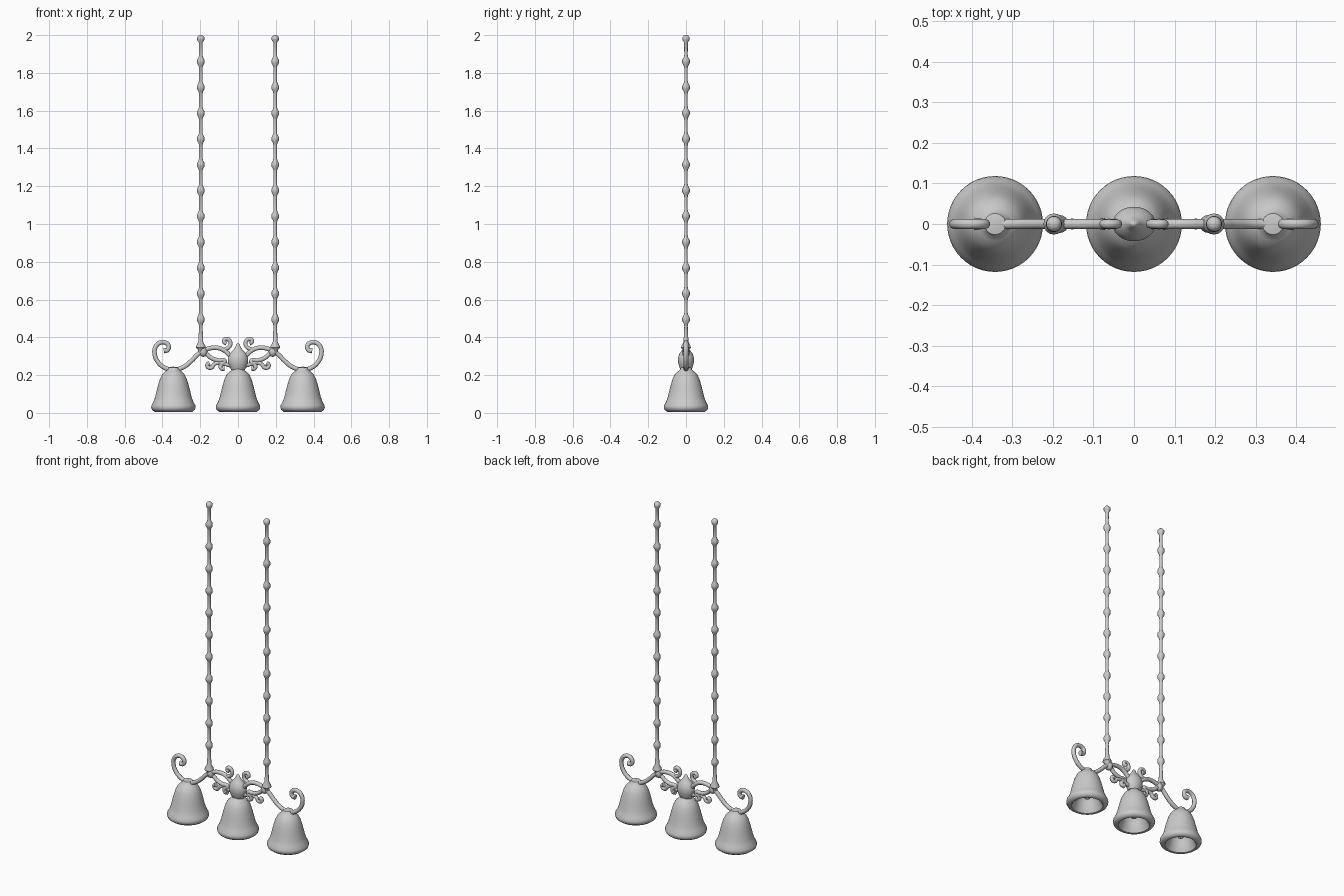
import bpy, bmesh, math

cube = bpy.data.objects.get("Cube")
if cube:
    bpy.data.objects.remove(cube, do_unlink=True)

metal = bpy.data.materials.new("light grey")
metal.use_nodes = True
COLOUR = (0.6, 0.6, 0.6, 1)
metal.diffuse_color = COLOUR
metal.node_tree.nodes["Principled BSDF"].inputs["Base Color"].default_value = COLOUR


def lathe(name, profile, x=0, steps=40, depth=1.0):
    """Spin a (radius, height) profile around a vertical axis at x."""
    bm = bmesh.new()
    verts = [bm.verts.new((r, 0, z)) for r, z in profile]
    edges = [bm.edges.new(pair) for pair in zip(verts, verts[1:])]
    bmesh.ops.spin(bm, geom=verts + edges, cent=(0, 0, 0), axis=(0, 0, 1),
                   angle=math.tau, steps=steps)
    bmesh.ops.remove_doubles(bm, verts=bm.verts, dist=0.0001)
    bmesh.ops.scale(bm, vec=(1, depth, 1), verts=bm.verts)
    bmesh.ops.recalc_face_normals(bm, faces=bm.faces)
    mesh = bpy.data.meshes.new(name)
    bm.to_mesh(mesh)
    bm.free()
    mesh.materials.append(metal)
    obj = bpy.data.objects.new(name, mesh)
    bpy.context.collection.objects.link(obj)
    obj.location.x = x
    bpy.ops.object.select_all(action='DESELECT')
    obj.select_set(True)
    bpy.context.view_layer.objects.active = obj
    bpy.ops.object.shade_smooth_by_angle(angle=math.radians(50))
    return obj


def tube(name, points, radius, side):
    """Round bar through (x, z) points, with ball-like thicker free end."""
    curve = bpy.data.curves.new(name, 'CURVE')
    curve.dimensions = '3D'
    curve.bevel_depth = radius
    curve.bevel_resolution = 3
    curve.resolution_u = 6
    curve.use_fill_caps = True
    spline = curve.splines.new('BEZIER')
    spline.bezier_points.add(len(points) - 1)
    for p, (x, z) in zip(spline.bezier_points, points):
        p.co = (side * x, 0, z)
        p.handle_left_type = p.handle_right_type = 'AUTO'
    spline.bezier_points[0].radius = 1.25
    curve.materials.append(metal)
    obj = bpy.data.objects.new(name, curve)
    bpy.context.collection.objects.link(obj)


# Bell shades: outer wall, rolled rim, hollow inside with a bulb
bell = [(0, 0.245), (0.026, 0.24), (0.032, 0.228), (0.042, 0.22), (0.058, 0.205),
        (0.071, 0.18), (0.08, 0.15), (0.088, 0.12), (0.096, 0.085), (0.106, 0.058),
        (0.116, 0.04), (0.118, 0.028), (0.113, 0.016), (0.1, 0.006), (0.088, 0.008),
        (0.076, 0.03), (0.066, 0.06), (0.055, 0.095), (0.035, 0.115), (0, 0.12)]
bulb = [(0, 0.13), (0.02, 0.12), (0.022, 0.08), (0.015, 0.055), (0, 0.048)]
for label, x in (("left", 0.342), ("centre", 0), ("right", -0.342)):
    lathe(label + "_bell_shade", bell, x, 48)
    lathe(label + "_bulb", bulb, x, 16)

# Central urn with a pointed tip
urn = [(0, 0.225), (0.036, 0.228), (0.043, 0.24), (0.052, 0.265), (0.053, 0.29),
       (0.043, 0.315), (0.028, 0.33), (0.016, 0.345), (0.009, 0.362), (0, 0.37)]
lathe("central_urn", urn, steps=32, depth=0.8)

# Scrolled bars, listed from the curled end inwards
scrolls = {
    "outer_arm": (0.0125, [(0.393, 0.33), (0.373, 0.333), (0.367, 0.352), (0.38, 0.37),
                           (0.41, 0.373), (0.436, 0.35), (0.441, 0.31), (0.424, 0.27),
                           (0.39, 0.24), (0.345, 0.228), (0.29, 0.242), (0.245, 0.277),
                           (0.21, 0.312), (0.17, 0.335), (0.12, 0.345), (0.08, 0.335),
                           (0.03, 0.29)]),
    "lower_brace": (0.012, [(0.072, 0.237), (0.088, 0.236), (0.09, 0.256), (0.07, 0.274),
                            (0.105, 0.278), (0.14, 0.29), (0.165, 0.31), (0.185, 0.328)]),
    "lower_scroll": (0.011, [(0.15, 0.262), (0.163, 0.255), (0.157, 0.24), (0.14, 0.24),
                             (0.125, 0.258), (0.1, 0.265), (0.04, 0.25)]),
    "crown_scroll": (0.011, [(0.06, 0.37), (0.073, 0.375), (0.07, 0.389), (0.053, 0.39),
                             (0.04, 0.372), (0.046, 0.35), (0.07, 0.335)]),
}
for label, side in (("left", 1), ("right", -1)):
    for name, (radius, points) in scrolls.items():
        tube(label + "_" + name, points, radius, side)

    # Hanging rod with evenly spaced beads and a small foot
    x = 0.197 * side
    rod = [(0, 0.31), (0.014, 0.318), (0.016, 0.335), (0.026, 0.345), (0.024, 0.355),
           (0.013, 0.375)]
    for i in range(11):
        z = 0.495 + i * 0.1365
        rod += [(0.009, z - 0.035), (0.012, z - 0.022), (0.02, z - 0.008),
                (0.02, z + 0.008), (0.012, z + 0.022), (0.009, z + 0.035)]
    rod += [(0.01, 1.96), (0.019, 1.975), (0.019, 1.988), (0.01, 1.999), (0, 2.0)]
    lathe(label + "_beaded_rod", rod, x, 16)
    lathe(label + "_rod_hub", [(0, 0.295), (0.018, 0.305), (0.022, 0.325), (0.015, 0.345),
                               (0, 0.35)], x * 0.93, 16)
